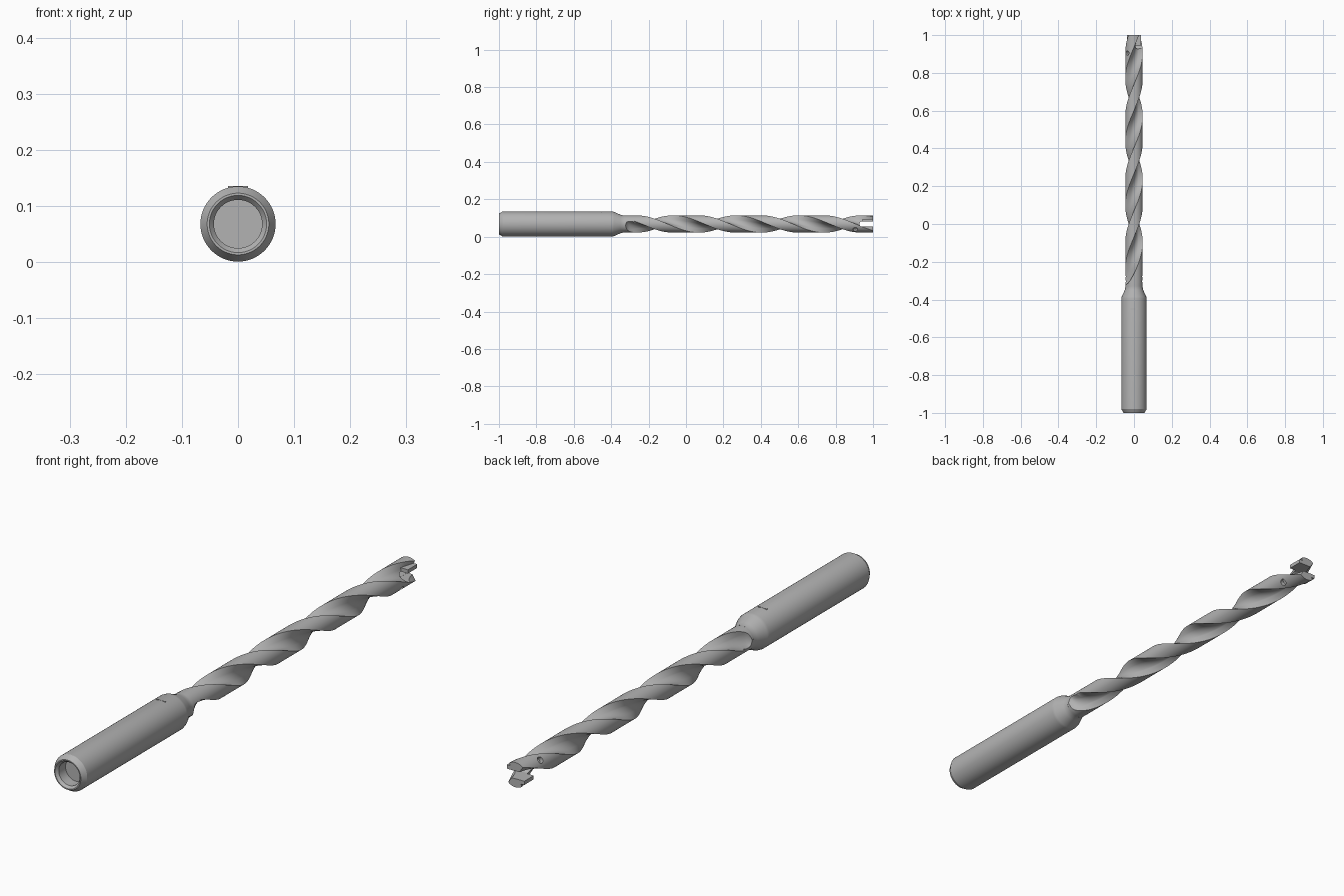
import bpy, bmesh, math
from mathutils import Vector, Matrix

cube = bpy.data.objects.get("Cube")
if cube:
    bpy.data.objects.remove(cube)

AXIS_Z = 0.068          # height of the tool axis
R = 0.046               # cutting radius
CORE, FLUTE_R = 0.061, 0.047
PITCH = 0.67
START, FULL, TIP = -0.33, -0.24, 1.0

steel = bpy.data.materials.new("steel grey")
steel.use_nodes = True
steel.diffuse_color = (0.45, 0.45, 0.45, 1)
steel.node_tree.nodes["Principled BSDF"].inputs["Base Color"].default_value = (0.45, 0.45, 0.45, 1)


def add_object(name, bm, angle=30):
    bmesh.ops.remove_doubles(bm, verts=bm.verts, dist=1e-5)
    bmesh.ops.recalc_face_normals(bm, faces=bm.faces)
    mesh = bpy.data.meshes.new(name)
    bm.to_mesh(mesh)
    bm.free()
    mesh.materials.append(steel)
    obj = bpy.data.objects.new(name, mesh)
    bpy.context.collection.objects.link(obj)
    smooth(obj, angle)
    return obj


def smooth(obj, angle=30):
    bpy.ops.object.select_all(action='DESELECT')
    obj.select_set(True)
    bpy.context.view_layer.objects.active = obj
    bpy.ops.object.shade_smooth_by_angle(angle=math.radians(angle))


def loft(name, rings):
    """Skin a list of equal-length closed rings and cap both ends."""
    bm = bmesh.new()
    rows = [[bm.verts.new(p) for p in ring] for ring in rings]
    n = len(rows[0])
    for a, b in zip(rows, rows[1:]):
        for i in range(n):
            j = (i + 1) % n
            bm.faces.new((a[i], a[j], b[j], b[i]))
    bm.faces.new(rows[0])
    bm.faces.new(rows[-1])
    return add_object(name, bm)


def polar(r, a, y):
    return Vector((r * math.sin(a), y, AXIS_Z + r * math.cos(a)))


def box(name, lo, hi):
    bm = bmesh.new()
    size = Vector(hi) - Vector(lo)
    mid = (Vector(hi) + Vector(lo)) / 2
    bmesh.ops.create_cube(bm, size=1, matrix=Matrix.Translation(mid) @ Matrix.Diagonal((*size, 1)))
    return add_object(name, bm)


def cylinder(name, center, direction, radius, depth):
    bm = bmesh.new()
    turn = Vector(direction).to_track_quat('Z', 'Y').to_matrix().to_4x4()
    bmesh.ops.create_cone(bm, cap_ends=True, segments=32, radius1=radius, radius2=radius,
                          depth=depth, matrix=Matrix.Translation(center) @ turn)
    return add_object(name, bm)


def cut(obj, cutter):
    mod = obj.modifiers.new("cut", 'BOOLEAN')
    mod.operation, mod.solver, mod.object = 'DIFFERENCE', 'EXACT', cutter
    bpy.context.view_layer.objects.active = obj
    bpy.ops.object.modifier_apply(modifier=mod.name)
    bpy.data.objects.remove(cutter)


# Shank: turned profile with a recessed end, chamfer and tapered neck
profile = [(0.043, -0.95), (0.043, -0.99), (0.051, -1.0), (0.055, -1.0), (0.067, -0.98),
           (0.067, -0.395), (0.065, -0.385), (0.049, -0.35), (0.046, -0.335), (R, START)]
shank = loft("shank", [[polar(r, math.tau * i / 64, y) for i in range(64)] for r, y in profile])


# Fluted body: two-flute section twisted along the axis, flutes running out near the neck
def section(y, n=14):
    t = max(0.0, min(1.0, (FULL - y) / (FULL - START - 0.01)))
    c = CORE + (R + FLUTE_R - CORE) * (1 - math.sqrt(1 - t * t))
    edge = math.acos(min(1.0, (c * c + R * R - FLUTE_R ** 2) / (2 * c * R)))
    twist = math.tau * (y - TIP) / PITCH
    pts = []
    for side in (0, math.pi):
        base = side + twist + math.pi / 2
        for i in range(n):
            a = -edge + 2 * edge * i / n
            r = c * math.cos(a) - math.sqrt(max(0, FLUTE_R ** 2 - (c * math.sin(a)) ** 2))
            pts.append(polar(min(R, r), base + a, y))
        for i in range(n):
            pts.append(polar(R, base + edge + (math.pi - 2 * edge) * i / n, y))
    return pts


STEPS = 230
body = loft("fluted_body", [section(START + (TIP - START) * i / STEPS) for i in range(STEPS + 1)])

# Tip slot with a rounded bottom that splits the end into two prongs
cut(body, box("slot_cutter", (-0.08, 0.942, AXIS_Z - 0.0145), (0.08, 1.05, AXIS_Z + 0.0145)))
cut(body, cylinder("slot_root_cutter", (0, 0.942, AXIS_Z), (1, 0, 0), 0.0145, 0.16))

# Screw holes in the lands behind the tip
for s in (1, -1):
    a = math.tau * (0.905 - TIP) / PITCH
    out = Vector((math.sin(a), 0, math.cos(a))) * s
    cut(body, cylinder("screw_hole_cutter", Vector((0, 0.905, AXIS_Z)) + out * 0.045, out, 0.012, 0.03))
smooth(body)

# Cutting inserts on the prongs, one turned half way round from the other
for name, s in (("upper_insert", 1), ("lower_insert", -1)):
    xs = sorted((s * 0.004, s * 0.036))
    zs = sorted((AXIS_Z + s * 0.014, AXIS_Z + s * 0.028))
    box(name, (xs[0], 0.945, zs[0]), (xs[1], TIP, zs[1]))

# Thin index mark on top of the shank
box("index_mark", (-0.018, -0.452, AXIS_Z + 0.064), (0.018, -0.448, AXIS_Z + 0.0675))
